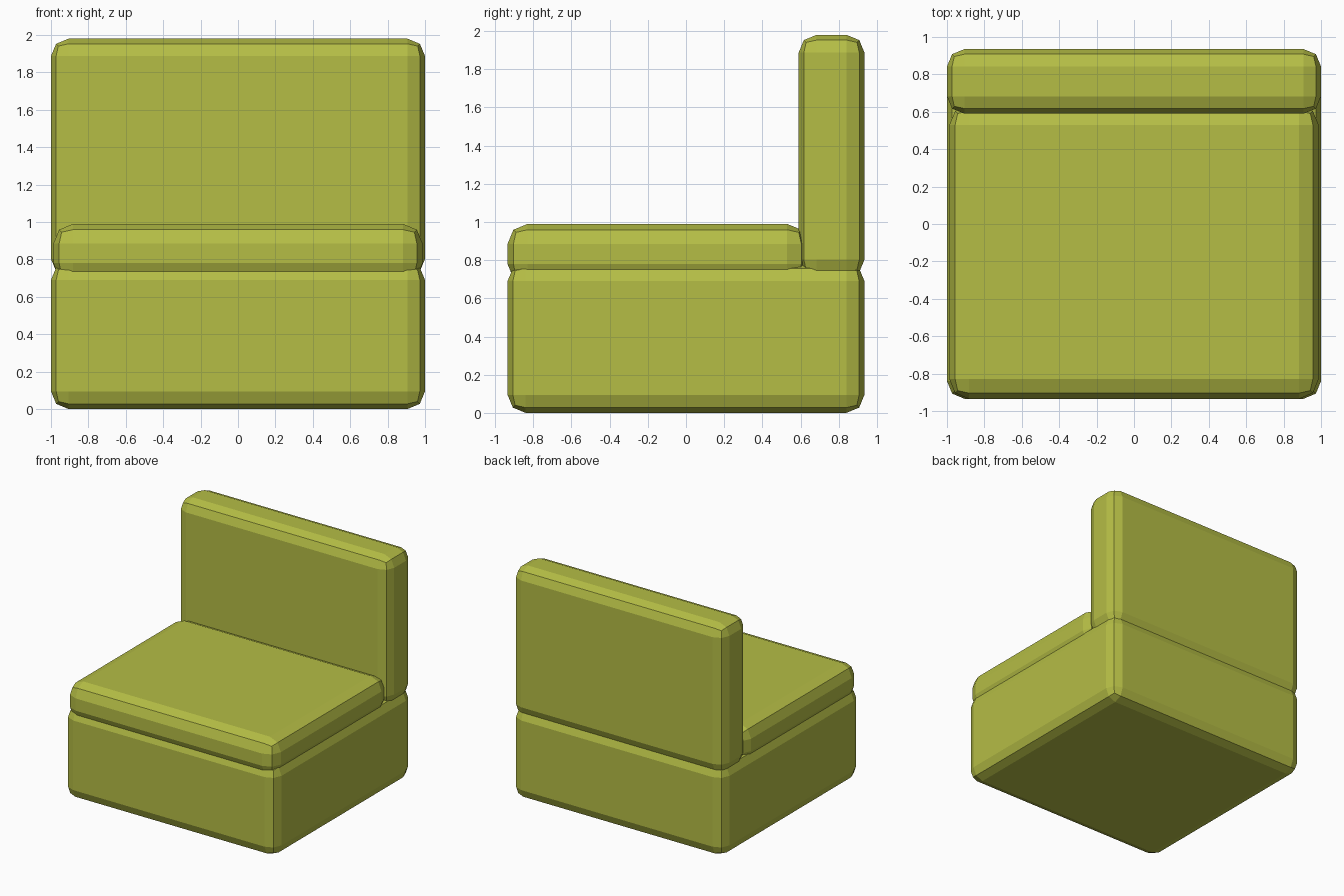
import bpy

if "Cube" in bpy.data.objects:
    bpy.data.objects.remove(bpy.data.objects["Cube"])

fabric = bpy.data.materials.new("olive_fabric")
fabric.diffuse_color = (0.46, 0.51, 0.06, 1)
fabric.use_nodes = True
fabric.node_tree.nodes["Principled BSDF"].inputs["Base Color"].default_value = fabric.diffuse_color


def cushion(name, lo, hi, bevel):
    """Padded block between two corners, with two-step rounded edges."""
    bpy.ops.mesh.primitive_cube_add(
        size=1, location=[(a + b) / 2 for a, b in zip(lo, hi)])
    ob = bpy.context.object
    ob.name = name
    ob.scale = [b - a for a, b in zip(lo, hi)]
    bpy.ops.object.transform_apply(location=False, rotation=False, scale=True)
    mod = ob.modifiers.new("rounded_edges", "BEVEL")
    mod.width = bevel
    mod.segments = 2
    mod.limit_method = 'NONE'
    ob.data.materials.append(fabric)
    return ob


# Base block, seat cushion resting into it, and backrest along the rear
cushion("base", (-1, -0.935, 0), (1, 0.935, 0.785), 0.095)
cushion("seat", (-0.987, -0.935, 0.675), (0.987, 0.635, 0.99), 0.105)
cushion("backrest", (-1, 0.59, 0.71), (1, 0.935, 1.98), 0.093)
